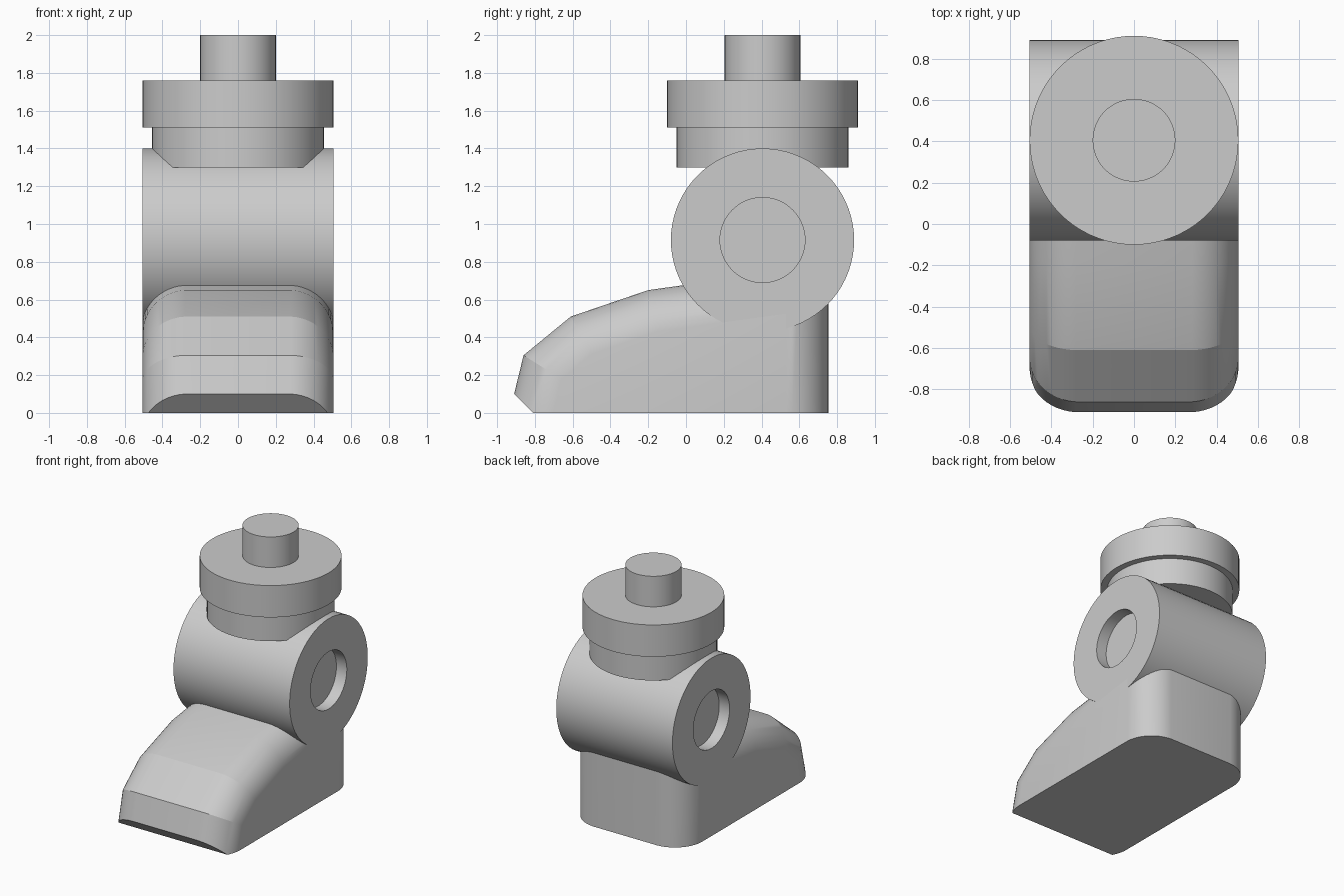
import bpy
import bmesh
import math
from mathutils import Vector

if "Cube" in bpy.data.objects:
    bpy.data.objects.remove(bpy.data.objects["Cube"], do_unlink=True)

HALF = 0.505      # half width of the model
AXIS_Y = 0.405    # centre of the ankle
AXIS_Z = 0.915

grey = bpy.data.materials.new("plain_grey")
grey.use_nodes = True
colour = (0.6, 0.6, 0.6, 1)
grey.diffuse_color = colour
grey.node_tree.nodes["Principled BSDF"].inputs["Base Color"].default_value = colour


def finish(name, bm):
    """Turn a bmesh into a smooth-shaded grey object with sharp creases."""
    bmesh.ops.remove_doubles(bm, verts=bm.verts, dist=1e-5)
    bmesh.ops.recalc_face_normals(bm, faces=bm.faces)
    mesh = bpy.data.meshes.new(name)
    bm.to_mesh(mesh)
    bm.free()
    mesh.materials.append(grey)
    obj = bpy.data.objects.new(name, mesh)
    bpy.context.collection.objects.link(obj)
    bpy.ops.object.select_all(action='DESELECT')
    obj.select_set(True)
    bpy.context.view_layer.objects.active = obj
    bpy.ops.object.shade_smooth_by_angle(angle=math.radians(15))
    return obj


def lathe(name, profile, steps=72):
    """Revolve (radius, height) points around the z axis."""
    bm = bmesh.new()
    verts = [bm.verts.new((r, 0, h)) for r, h in profile]
    edges = [bm.edges.new(pair) for pair in zip(verts, verts[1:])]
    bmesh.ops.spin(bm, geom=verts + edges, cent=(0, 0, 0), axis=(0, 0, 1),
                   angle=math.tau, steps=steps)
    return finish(name, bm)


def slice_off(bm, point, normal):
    """Cut away everything beyond a plane and cap the cut."""
    cut = bmesh.ops.bisect_plane(bm, geom=bm.verts[:] + bm.edges[:] + bm.faces[:],
                                 plane_co=point, plane_no=normal, dist=1e-6,
                                 clear_outer=True)
    edges = [e for e in cut["geom_cut"]
             if isinstance(e, bmesh.types.BMEdge) and e.is_boundary]
    if edges:
        bmesh.ops.holes_fill(bm, edges=edges, sides=0)


# Foot: a block carved along its side profile, with rounded side edges
bm = bmesh.new()
bmesh.ops.create_cube(bm, size=1)
for v in bm.verts:
    v.co = Vector((v.co.x * 2 * HALF, v.co.y * 2, v.co.z + 0.5))

profile = [(-0.91, 0.10), (-0.86, 0.305), (-0.61, 0.51), (-0.20, 0.65), (0.16, 0.70)]
facets = []
for (y0, z0), (y1, z1) in zip(profile, profile[1:]):
    facets.append((Vector((0, y0, z0)), Vector((0, z0 - z1, y1 - y0)).normalized()))
facets.append((Vector((0, 0.755, 0)), Vector((0, 1, 0))))

radius = 0.24
segments = 12
for point, normal in facets:
    slice_off(bm, point, normal)
    for side in (-1, 1):
        centre = point - normal * radius + Vector((side * (HALF - radius), 0, 0))
        for i in range(1, segments):
            a = math.pi / 2 * i / segments
            tangent = normal * math.cos(a) + Vector((side * math.sin(a), 0, 0))
            slice_off(bm, centre + tangent * radius, tangent)

# Toe underside chamfer
slice_off(bm, Vector((0, -0.81, 0)), Vector((0, -1, -1)).normalized())
finish("foot", bm)

# Ankle barrel with a round recess in each end
floor = HALF - 0.09
half = [(0, floor), (0.225, floor), (0.225, HALF), (0.485, HALF)]
barrel = lathe("ankle_barrel", half + [(r, -h) for r, h in reversed(half)])
barrel.rotation_euler = (0, math.pi / 2, 0)
barrel.location = (0, AXIS_Y, AXIS_Z)

# Stacked round parts above the ankle
for name, r, low, high in (("neck", 0.455, 1.30, 1.51),
                           ("collar", 0.505, 1.51, 1.76),
                           ("pin", 0.20, 1.76, 2.0)):
    part = lathe(name, [(0, low), (r, low), (r, high), (0, high)])
    part.location.y = AXIS_Y
